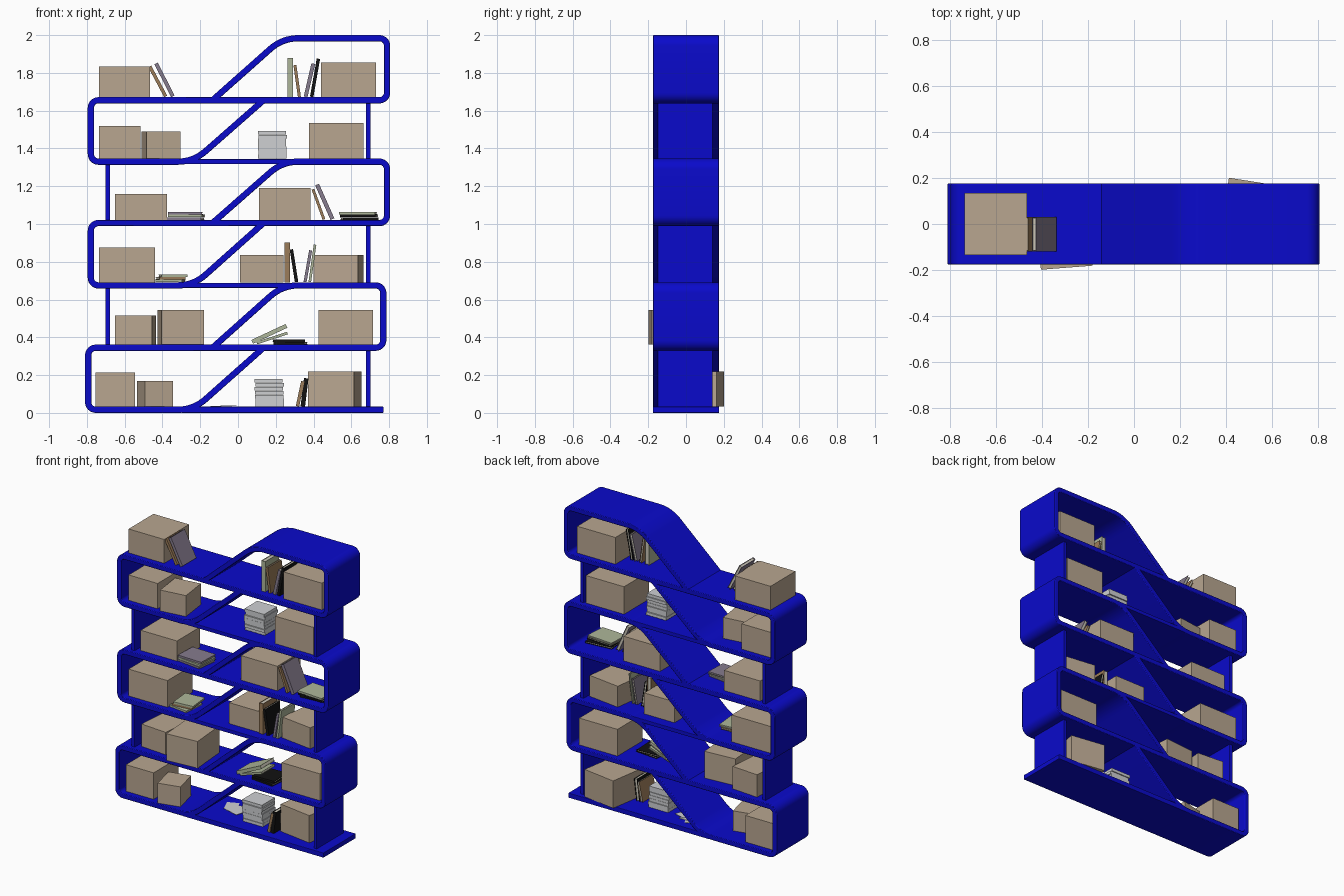
import bpy, bmesh, math, random
from mathutils import Vector, Matrix

random.seed(4)
if "Cube" in bpy.data.objects:
    bpy.data.objects.remove(bpy.data.objects["Cube"], do_unlink=True)


def material(name, rgb):
    m = bpy.data.materials.new(name)
    m.use_nodes = True
    m.diffuse_color = (*rgb, 1)
    m.node_tree.nodes["Principled BSDF"].inputs["Base Color"].default_value = (*rgb, 1)
    return m


BLUE = material("blue lacquer", (0.003, 0.003, 0.6))
CARD = material("cardboard", (0.48, 0.38, 0.28))
PAPER = material("white paper", (0.62, 0.63, 0.65))
PAGES = material("cream pages", (0.6, 0.57, 0.48))
PURPLE = material("grey purple", (0.24, 0.2, 0.27))
GREEN = material("sage green", (0.42, 0.47, 0.32))
BLACK = material("black", (0.006, 0.006, 0.006))
BROWN = material("brown", (0.33, 0.2, 0.1))

HALF = 0.0165      # half of the board thickness
DEPTH = 0.35
LEVELS = [0.0165, 0.345, 0.675, 1.005, 1.33, 1.655, 1.9835]


def finish(name, bm, mats, bevel=0):
    bmesh.ops.recalc_face_normals(bm, faces=bm.faces)
    mesh = bpy.data.meshes.new(name)
    bm.to_mesh(mesh)
    bm.free()
    for m in mats:
        mesh.materials.append(m)
    ob = bpy.data.objects.new(name, mesh)
    bpy.context.collection.objects.link(ob)
    if bevel:
        mod = ob.modifiers.new("soft edges", "BEVEL")
        mod.width, mod.segments = bevel, 2
        mod.limit_method, mod.angle_limit = "ANGLE", math.radians(50)
    return ob


def cuboid(bm, centre, size, index=0):
    mat = Matrix.Translation(centre) @ Matrix.Diagonal((*size, 1))
    verts = bmesh.ops.create_cube(bm, size=1, matrix=mat)["verts"]
    for f in {f for v in verts for f in v.link_faces}:
        f.material_index = index


def fillet(points, radii, steps=8):
    """Round each inner corner of a flat path."""
    pts = [Vector(p) for p in points]
    out = [pts[0]]
    for a, b, c, r in zip(pts, pts[1:], pts[2:], radii):
        u, v = (a - b).normalized(), (c - b).normalized()
        half = u.angle(v) / 2
        centre = b + (u + v).normalized() * r / math.sin(half)
        start = b + u * r / math.tan(half) - centre
        end = b + v * r / math.tan(half) - centre
        turn = start.angle(end)
        for i in range(steps + 1):
            t = i / steps
            out.append(centre + (start * math.sin((1 - t) * turn)
                                 + end * math.sin(t * turn)) / math.sin(turn))
    return out + [pts[-1]]


def ribbon(name, path):
    """Sweep a board of constant thickness along a path in x and z."""
    bm = bmesh.new()
    rings = []
    for i, p in enumerate(path):
        t = (path[min(i + 1, len(path) - 1)] - path[max(i - 1, 0)]).normalized()
        n = Vector((-t.y, t.x)) * HALF
        rings.append([bm.verts.new((q.x, y, q.y)) for q, y in (
            (p + n, -DEPTH / 2), (p + n, DEPTH / 2),
            (p - n, DEPTH / 2), (p - n, -DEPTH / 2))])
    for a, b in zip(rings, rings[1:]):
        for k in range(4):
            bm.faces.new((a[k], a[k - 1], b[k - 1], b[k]))
    bm.faces.new(rings[0])
    bm.faces.new(rings[-1])
    ob = finish(name, bm, [BLUE], 0.004)
    bpy.ops.object.select_all(action="DESELECT")
    ob.select_set(True)
    bpy.context.view_layer.objects.active = ob
    bpy.ops.object.shade_smooth_by_angle(angle=math.radians(35))


def panel(name, x0, x1, z0, z1, y0=-DEPTH / 2, y1=DEPTH / 2):
    bm = bmesh.new()
    cuboid(bm, ((x0 + x1) / 2, (y0 + y1) / 2, (z0 + z1) / 2), (x1 - x0, y1 - y0, z1 - z0))
    finish(name, bm, [BLUE], 0.003)


# Looping boards: alternate left and right, each closing with a diagonal
for i, end in enumerate((0.793, 0.769, 0.779, 0.789, 0.779, 0.789)):
    low, high = LEVELS[i], LEVELS[i + 1]
    if i % 2 == 0:
        side, near, far = -1, high, low
    else:
        side, near, far = 1, low, high
    path = [(-side * 0.135, near), (side * end, near), (side * end, far),
            (side * 0.235, far), (-side * 0.135, near)]
    ribbon(f"loop_board_{i + 1}", fillet(path, (0.04, 0.04, 0.22)))
    # Upright at the open end of each compartment
    if i < 5:
        x = -side * 0.69
        panel(f"upright_{i + 1}", x - 0.012, x + 0.012, low, high, -0.15, 0.14)

# Flat boards linking the loops
panel("bottom_board", -0.3, 0.77, 0, 2 * HALF)
for n in (2, 4):
    panel(f"link_board_{n}", -0.28, 0.28, LEVELS[n] - 0.013, LEVELS[n] + 0.013)


# Cardboard boxes: level, left, right, top, visible side strip, depth, y
BOXES = [
    (5, -0.735, -0.465, 1.835, 0, 0.27, 0), (5, 0.44, 0.73, 1.855, 0, 0.27, 0),
    (4, -0.735, -0.515, 1.52, 0, 0.27, 0), (4, -0.51, -0.305, 1.49, 0.026, 0.2, -0.04),
    (4, 0.375, 0.665, 1.535, 0, 0.27, 0),
    (3, -0.65, -0.375, 1.16, 0, 0.25, 0), (3, 0.11, 0.385, 1.19, 0, 0.25, 0),
    (2, -0.735, -0.44, 0.875, 0, 0.27, 0), (2, 0.01, 0.24, 0.835, 0, 0.22, 0),
    (2, 0.4, 0.665, 0.835, -0.03, 0.22, 0),
    (1, -0.65, -0.435, 0.515, -0.02, 0.25, 0), (1, -0.425, -0.18, 0.545, 0.021, 0.27, -0.055),
    (1, 0.425, 0.715, 0.545, 0, 0.27, 0),
    (0, -0.755, -0.545, 0.215, 0, 0.27, 0), (0, -0.535, -0.345, 0.17, 0.042, 0.18, -0.06),
    (0, 0.37, 0.655, 0.22, -0.042, 0.27, 0.048),
]
for n, (level, x0, x1, top, strip, d, y) in enumerate(BOXES):
    base = LEVELS[level] + HALF
    turn = math.asin(strip / d)
    width = (x1 - x0 - abs(strip)) / math.cos(turn)
    bm = bmesh.new()
    cuboid(bm, (0, 0, (top - base) / 2), (width, d, top - base))
    ob = finish(f"storage_box_{n + 1}", bm, [CARD])
    ob.location = ((x0 + x1) / 2, y, base)
    ob.rotation_euler.z = turn


def book(name, x, z, lean, thick, height, cover, yaw=0, y=-0.045, depth=0.15):
    """Covers and spine wrapped round a page block; lean tips the top to +x."""
    bm = bmesh.new()
    c = 0.003
    for s in (-1, 1):
        cuboid(bm, (s * (thick - c) / 2, 0, height / 2), (c, depth, height))
    cuboid(bm, (0, -depth / 2 + c / 2, height / 2), (thick - 2 * c, c, height))
    cuboid(bm, (0, 0, height / 2), (thick - 2 * c, depth - 3 * c, height - 2 * c), 1)
    ob = finish(name, bm, [cover, PAGES])
    ob.rotation_euler = (0, math.radians(lean), math.radians(yaw))
    ob.location = (x, y, z)


# Standing and leaning books: level, base x, lean, thickness, height, cover
STANDING = [
    (5, -0.383, -28, 0.018, 0.18, BROWN), (5, -0.345, -27, 0.02, 0.195, PURPLE),
    (5, 0.276, 0, 0.03, 0.208, GREEN), (5, 0.325, -8, 0.016, 0.17, BROWN),
    (5, 0.358, 13, 0.02, 0.18, PURPLE), (5, 0.39, 10, 0.018, 0.205, BLACK),
    (3, 0.455, -20, 0.015, 0.17, BROWN), (3, 0.5, -24, 0.022, 0.2, PURPLE),
    (2, 0.26, 0, 0.03, 0.21, BROWN), (2, 0.31, -9, 0.018, 0.175, BLACK),
    (2, 0.355, 10, 0.016, 0.17, PURPLE), (2, 0.38, 8, 0.014, 0.2, GREEN),
    (0, 0.315, 12, 0.018, 0.135, BROWN), (0, 0.343, 7, 0.024, 0.15, BLACK),
]
for n, (level, x, lean, thick, height, cover) in enumerate(STANDING):
    lift = math.sin(math.radians(abs(lean))) * thick / 2
    book(f"standing_book_{n + 1}", x, LEVELS[level] + HALF + lift, lean, thick, height, cover)

# Flat stacks: level, left x, length, covers from the bottom up
STACKS = [
    (3, -0.36, 0.18, (PURPLE, GREEN, PURPLE)), (3, 0.54, 0.19, (BLACK, BLACK, GREEN)),
    (2, -0.42, 0.14, (GREEN, BROWN, GREEN)), (1, 0.19, 0.165, (BLACK, BLACK)),
]
for s, (level, x, length, covers) in enumerate(STACKS):
    for k, cover in enumerate(covers):
        book(f"stack_{s + 1}_book_{k + 1}", x + random.uniform(-0.01, 0.01),
             LEVELS[level] + HALF + 0.007 + 0.014 * k, 90, 0.013, length, cover,
             yaw=random.uniform(-9, 9))
book("propped_book_1", 0.075, 0.376, 65, 0.022, 0.2, GREEN)
book("propped_book_2", 0.1, 0.37, 72, 0.014, 0.17, GREEN)

# Paper stacks and loose sheets
for n, (level, x) in enumerate(((4, 0.18), (0, 0.165))):
    bm = bmesh.new()
    for k in range(7):
        cuboid(bm, (x + random.uniform(-0.004, 0.004), -0.01 + random.uniform(-0.005, 0.005),
                    LEVELS[level] + HALF + 0.011 + 0.021 * k), (0.15, 0.14, 0.02))
    finish(f"paper_stack_{n + 1}", bm, [PAPER])
for k in range(3):
    bm = bmesh.new()
    cuboid(bm, (0, 0, 0), (0.08, 0.1, 0.002))
    ob = finish(f"loose_sheet_{k + 1}", bm, [PAPER])
    ob.location = (-0.09 + 0.04 * k, 0.06 - 0.02 * k, 2 * HALF + 0.002 + 0.002 * k)
    ob.rotation_euler.z = 0.4 - 0.35 * k
